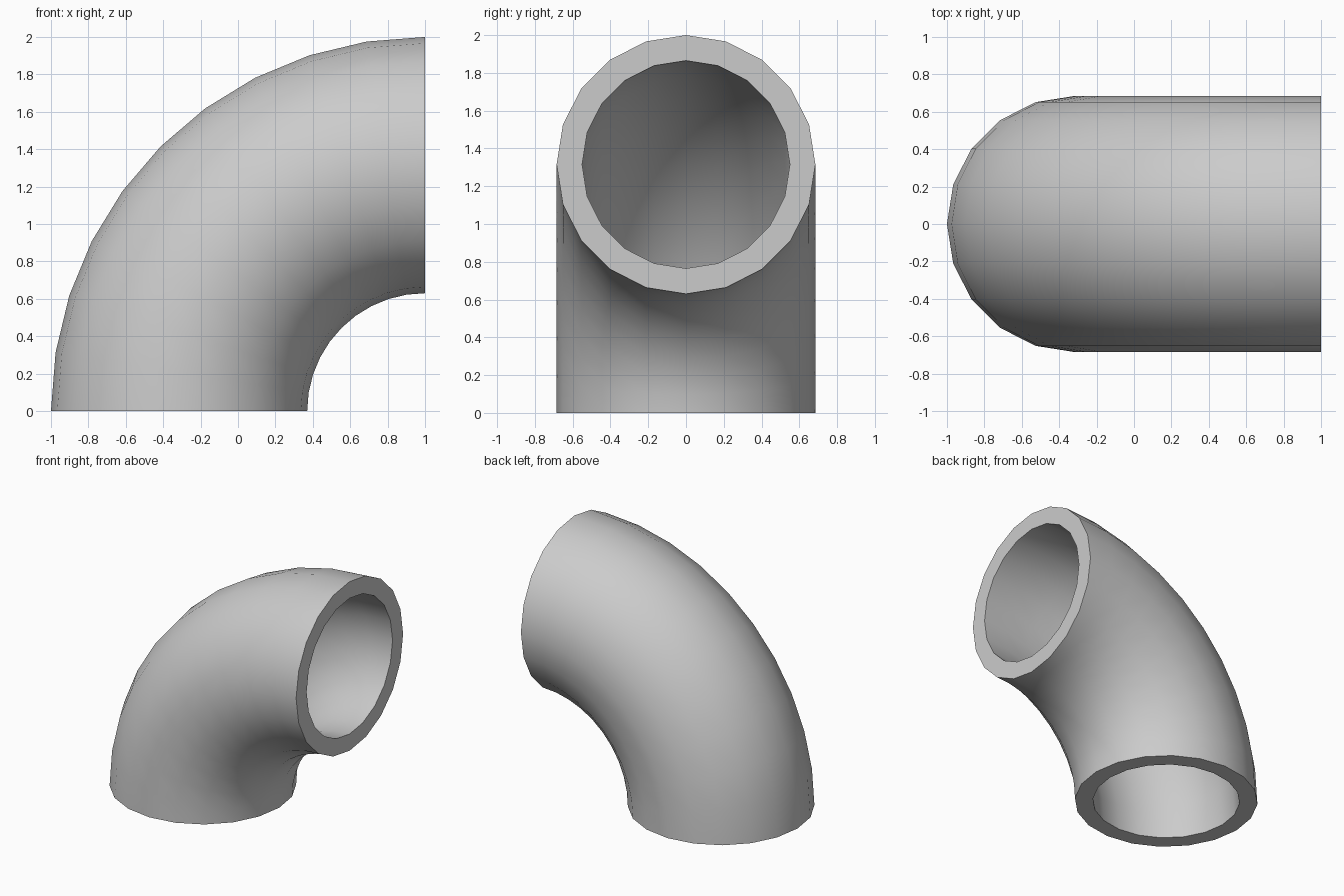
import bpy, bmesh
from math import cos, sin, pi, radians

if "Cube" in bpy.data.objects:
    bpy.data.objects.remove(bpy.data.objects["Cube"])

BEND_R, OUTER_R, INNER_R = 1.315, 0.685, 0.55
SIDES, STEPS = 20, 10

bm = bmesh.new()


def ring(radius, bend):
    # circular cross-section swung around the bend axis at x=1, z=0
    verts = []
    for i in range(SIDES):
        a = 2 * pi * i / SIDES
        d = BEND_R + radius * cos(a)
        verts.append(bm.verts.new((1 - d * cos(bend), radius * sin(a), d * sin(bend))))
    return verts


def bridge(r0, r1):
    for i in range(SIDES):
        j = (i + 1) % SIDES
        bm.faces.new((r0[i], r0[j], r1[j], r1[i]))


# outer and inner walls of the bent pipe
angles = [pi / 2 * s / STEPS for s in range(STEPS + 1)]
outer = [ring(OUTER_R, t) for t in angles]
inner = [ring(INNER_R, t) for t in angles]
for wall in (outer, inner):
    for a, b in zip(wall, wall[1:]):
        bridge(a, b)

# flat annular rims at both ends
for end in (0, -1):
    bridge(outer[end], inner[end])

bmesh.ops.recalc_face_normals(bm, faces=bm.faces)
mesh = bpy.data.meshes.new("pipe_elbow")
bm.to_mesh(mesh)
bm.free()
elbow = bpy.data.objects.new("pipe_elbow", mesh)
bpy.context.collection.objects.link(elbow)

# smooth walls, crisp rims
bpy.context.view_layer.objects.active = elbow
elbow.select_set(True)
bpy.ops.object.shade_smooth_by_angle(angle=radians(30))
